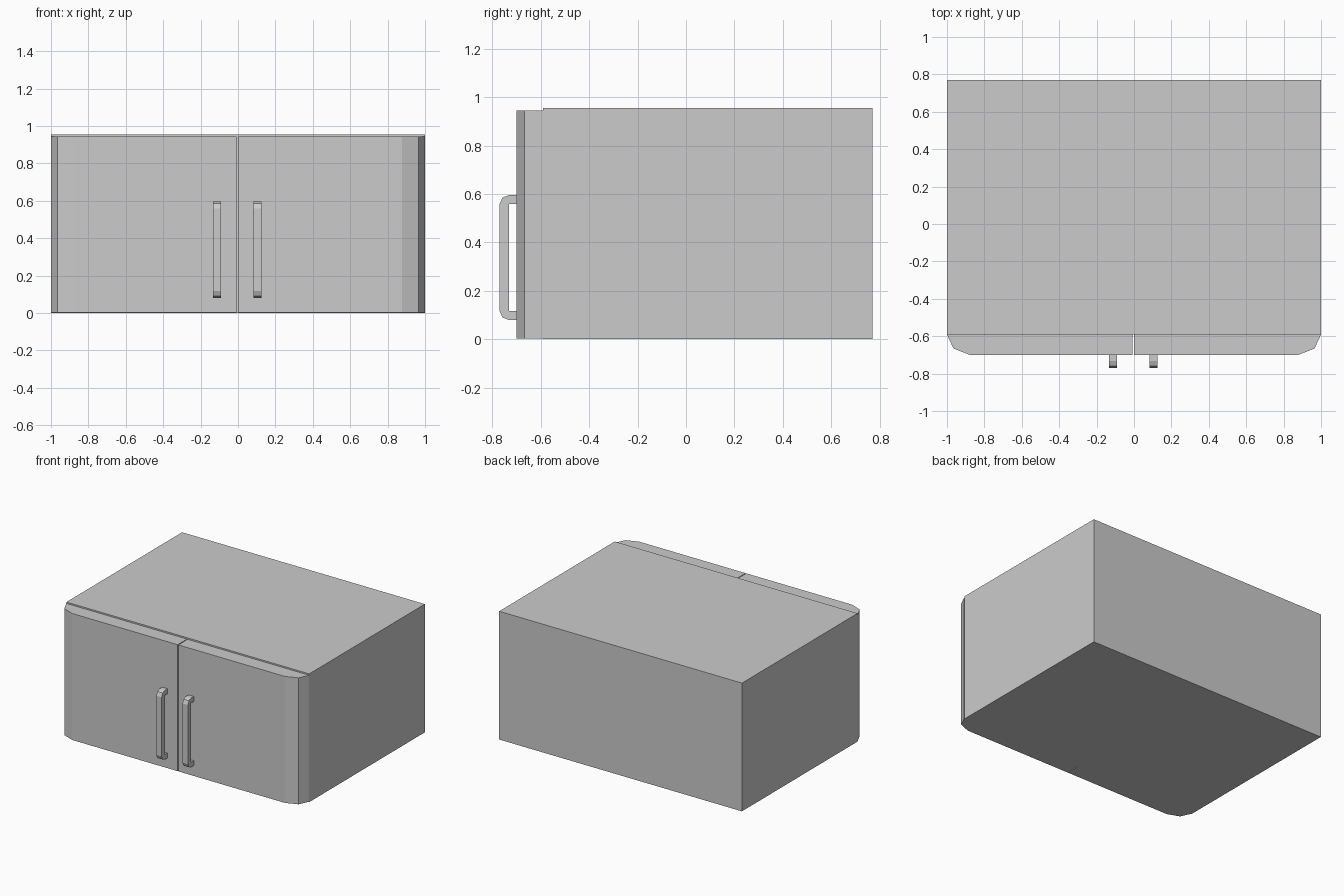
import bpy, bmesh
from mathutils import Vector

if "Cube" in bpy.data.objects:
    bpy.data.objects.remove(bpy.data.objects["Cube"])

SEAM = -0.004   # x position of the gap between the doors


def extrude(name, points, direction):
    """Make a closed solid from a planar outline swept along a direction."""
    bm = bmesh.new()
    face = bm.faces.new([bm.verts.new(p) for p in points])
    result = bmesh.ops.extrude_face_region(bm, geom=[face])
    top = [v for v in result["geom"] if isinstance(v, bmesh.types.BMVert)]
    bmesh.ops.translate(bm, verts=top, vec=Vector(direction))
    bmesh.ops.recalc_face_normals(bm, faces=bm.faces)
    mesh = bpy.data.meshes.new(name)
    bm.to_mesh(mesh)
    bm.free()
    obj = bpy.data.objects.new(name, mesh)
    bpy.context.collection.objects.link(obj)
    return obj


# Cabinet body
extrude("cabinet_body",
        [(-1, -0.59, 0), (1, -0.59, 0), (1, 0.77, 0), (-1, 0.77, 0)],
        (0, 0, 0.955))

# Handle side outline (y, z): square inside, faceted outer corners
HANDLE = [(-0.70, 0.08), (-0.732, 0.08), (-0.758, 0.09), (-0.77, 0.117),
          (-0.77, 0.558), (-0.758, 0.585), (-0.732, 0.595), (-0.70, 0.595),
          (-0.70, 0.558), (-0.732, 0.558), (-0.732, 0.117), (-0.70, 0.117)]

for side, s in (("left", -1), ("right", 1)):
    # Door with faceted outer corner
    inner = SEAM + s * 0.003
    door = [(inner, -0.591), (s, -0.591), (s * 0.965, -0.666),
            (s * 0.877, -0.70), (inner, -0.70)]
    extrude(side + "_door", [(x, y, 0.003) for x, y in door], (0, 0, 0.942))

    # Pull handle
    x0 = SEAM + s * 0.108 - 0.022
    extrude(side + "_handle", [(x0, y, z) for y, z in HANDLE], (0.044, 0, 0))
